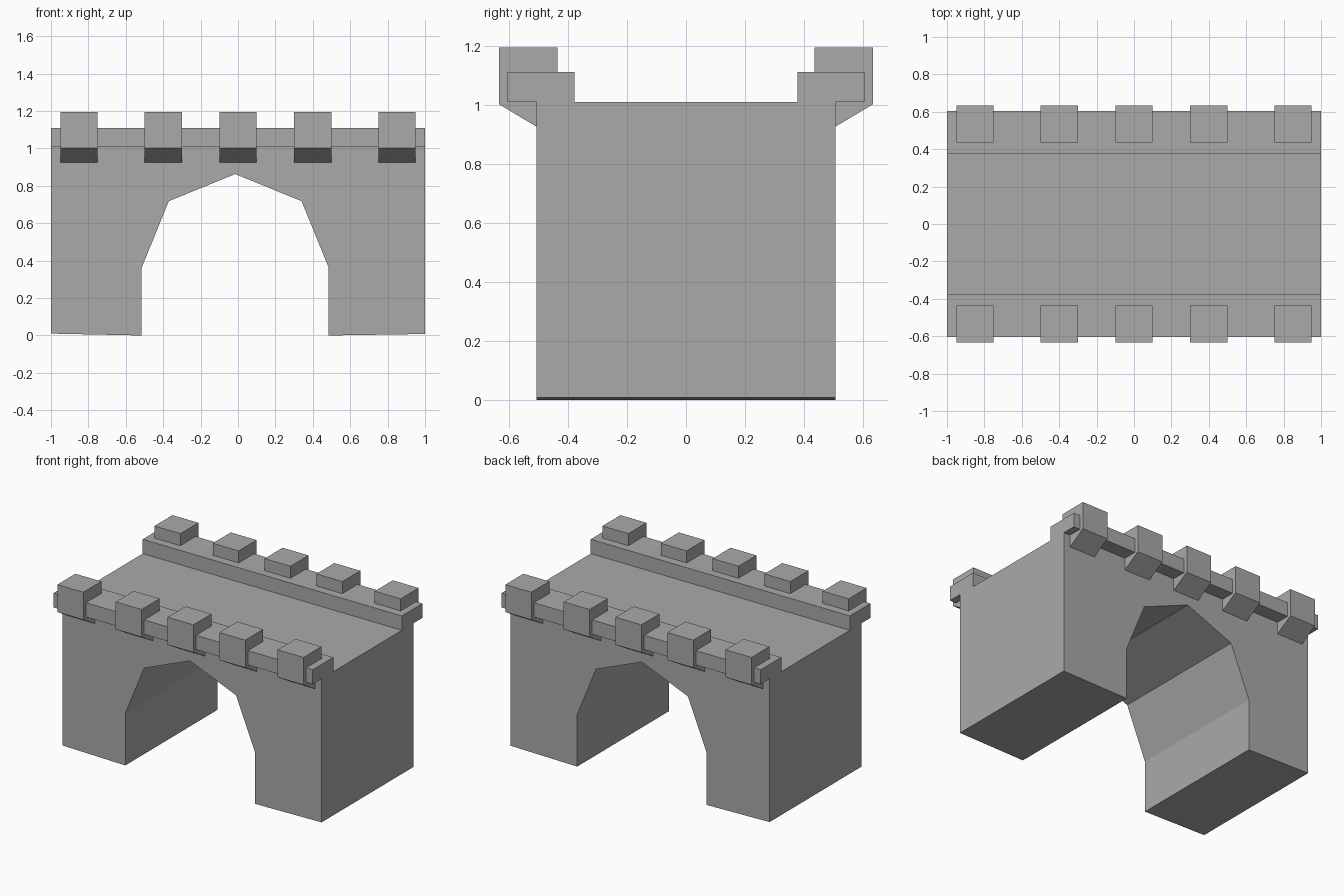
import bpy

if "Cube" in bpy.data.objects:
    bpy.data.objects.remove(bpy.data.objects["Cube"])

# Mid-grey stone
stone = bpy.data.materials.new("stone")
stone.diffuse_color = (0.4, 0.4, 0.4, 1)
stone.use_nodes = True
stone.node_tree.nodes["Principled BSDF"].inputs["Base Color"].default_value = stone.diffuse_color


def make_object(name, verts, faces):
    mesh = bpy.data.meshes.new(name)
    mesh.from_pydata(verts, [], faces)
    mesh.materials.append(stone)
    mesh.update()
    obj = bpy.data.objects.new(name, mesh)
    bpy.context.collection.objects.link(obj)
    return obj


def wall(i, j, n):
    return (j, i, i + n, j + n)


def side_prism(name, outline, x0, x1):
    """Extrude a (y, z) outline along x and mirror it to the other side."""
    n = len(outline)
    verts = [(x, y, z) for x in (x1, x0) for y, z in outline]
    faces = [tuple(range(n)), tuple(reversed(range(n, 2 * n)))]
    faces += [wall(i, (i + 1) % n, n) for i in range(n)]
    obj = make_object(name, verts, faces)
    mirror = obj.modifiers.new("Mirror", 'MIRROR')
    mirror.use_axis = (False, True, False)
    mirror.use_mirror_merge = False
    return obj


# Bridge body: arch outline in (x, z), counter-clockwise from the front
outline = [(-1, 0.01), (-0.515, 0), (-0.515, 0.362), (-0.37, 0.718),
           (-0.015, 0.863), (0.34, 0.718), (0.485, 0.362), (0.485, 0),
           (1, 0.008), (1, 1.01), (-1, 1.01)]
n = len(outline)
verts = [(x, y, z) for y in (-0.507, 0.507) for x, z in outline]
faces = [tuple(range(n)), tuple(reversed(range(n, 2 * n)))]
faces += [wall(i, (i + 1) % n, n) for i in range(n) if i not in (5, 6)]
# Right inner wall is one six-sided face
faces.append((7, 6, 5, 5 + n, 6 + n, 7 + n))
make_object("bridge_body", verts, faces)

# Parapets along both edges
side_prism("parapet", [(0.378, 1.01), (0.605, 1.01), (0.605, 1.11), (0.378, 1.11)], -1, 1)

# Merlons with sloped corbels underneath
merlon = [(0.436, 1.0), (0.507, 0.926), (0.634, 1.002), (0.634, 1.194), (0.436, 1.194)]
for k, cx in enumerate((-0.85, -0.4, 0, 0.4, 0.85)):
    side_prism(f"merlon_{k + 1}", merlon, cx - 0.1, cx + 0.1)
